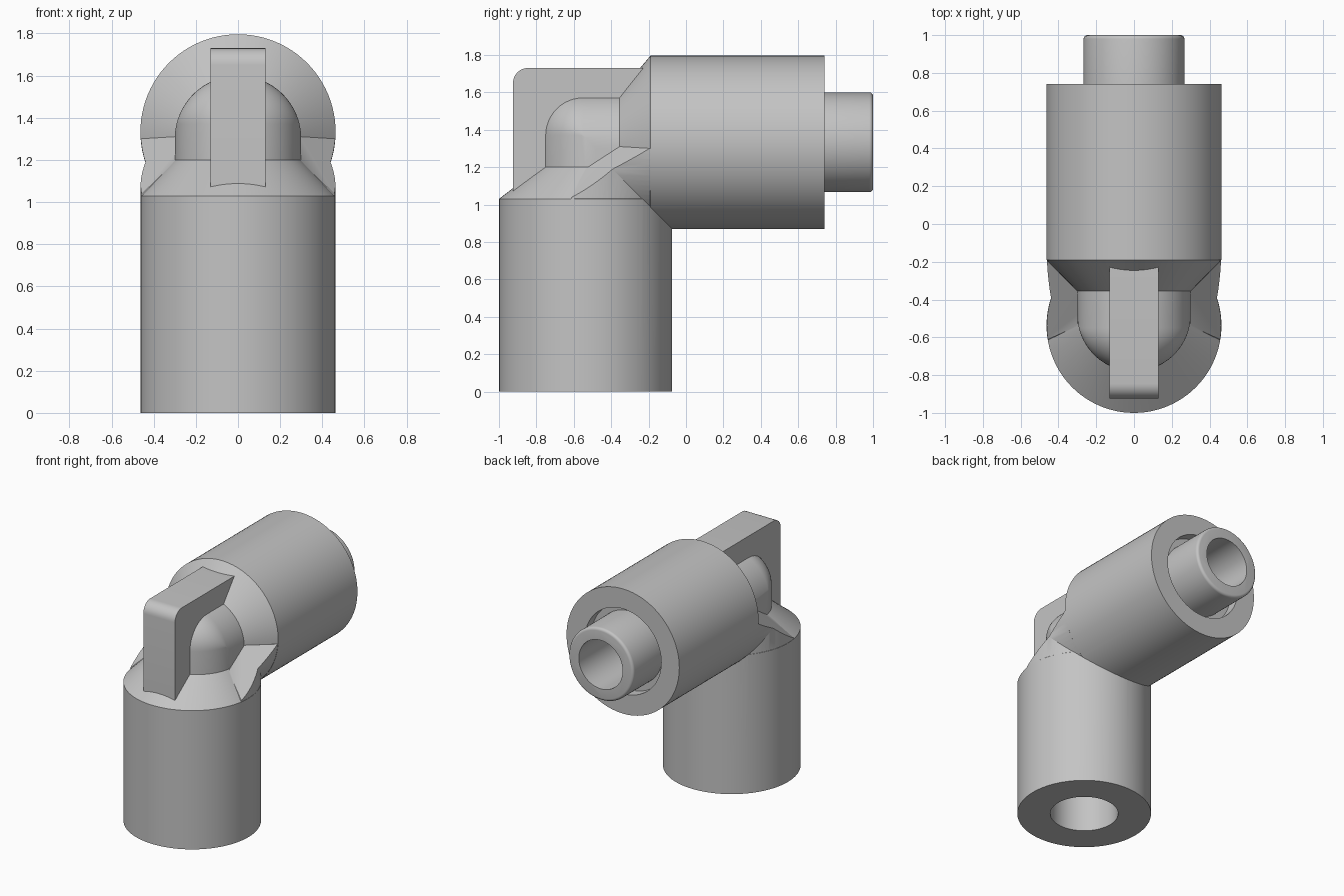
import bpy, bmesh
from math import sin, cos, pi, radians
from mathutils import Vector

cube = bpy.data.objects.get("Cube")
if cube:
    bpy.data.objects.remove(cube)

grey = bpy.data.materials.new("light_grey")
grey.use_nodes = True
COLOR = (0.55, 0.55, 0.55, 1)
grey.diffuse_color = COLOR
grey.node_tree.nodes["Principled BSDF"].inputs["Base Color"].default_value = COLOR

R, AY, AZ = 0.463, -0.537, 1.333      # body radius, vertical axis y, horizontal axis z
r, EY, EZ = 0.30, -0.48, 1.30         # inner bend radius and axes
SEG = 96


def finish(name, bm):
    bmesh.ops.recalc_face_normals(bm, faces=bm.faces)
    mesh = bpy.data.meshes.new(name)
    bm.to_mesh(mesh)
    bm.free()
    mesh.materials.append(grey)
    ob = bpy.data.objects.new(name, mesh)
    bpy.context.collection.objects.link(ob)
    return ob


def hull(name, points):
    """Convex solid around a set of points."""
    bm = bmesh.new()
    for p in points:
        bm.verts.new(p)
    bmesh.ops.remove_doubles(bm, verts=bm.verts, dist=0.0005)
    res = bmesh.ops.convex_hull(bm, input=bm.verts)
    loose = [v for v in bm.verts if not v.link_faces]
    bmesh.ops.delete(bm, geom=loose, context='VERTS')
    bmesh.ops.dissolve_limit(bm, angle_limit=radians(0.1), verts=bm.verts, edges=bm.edges)
    return finish(name, bm)


def upright(z, rad, y=AY):
    """Ring around a vertical axis."""
    return [Vector((rad * cos(2 * pi * i / SEG), y + rad * sin(2 * pi * i / SEG), z))
            for i in range(SEG)]


def level(y, rad, z=AZ):
    """Ring around a horizontal axis running front to back."""
    return [Vector((rad * cos(2 * pi * i / SEG), y, z + rad * sin(2 * pi * i / SEG)))
            for i in range(SEG)]


def combine(target, tool, operation):
    mod = target.modifiers.new("join", 'BOOLEAN')
    mod.operation, mod.solver, mod.object = operation, 'EXACT', tool
    bpy.context.view_layer.objects.active = target
    bpy.ops.object.modifier_apply(modifier=mod.name)
    bpy.data.objects.remove(tool)


# Vertical and horizontal barrels, each with a chamfered shoulder
body = hull("elbow_body", upright(0, R) + upright(1.03, R) + upright(1.2, r, EY))
arm = hull("arm", level(0.74, R) + level(-0.19, R) + level(-0.355, r, EZ))

# Mitre between the barrels, trimmed by a sloping shoulder
mitre = hull("mitre", upright(0.6, R - 0.001) + upright(1.4, R - 0.001))
combine(mitre, hull("mitre_arm", level(-0.9, R - 0.001) + level(0.2, R - 0.001)), 'UNION')
wedge_points = []
for s in (-1, 1):
    wedge_points += [(s * 0.3, -0.54, 1.19), (s * 0.3, -0.355, 1.31),
                     (s * 0.465, -0.615, 1.03), (s * 0.465, -0.19, 1.30),
                     (s * 0.465, -0.08, 0.875)]
combine(mitre, hull("wedge", wedge_points), 'INTERSECT')

# Rounded inner bend
bend_points = []
ROUND = 0.07
for i in range(49):
    a = pi * i / 48
    x, d = r * cos(a), r * sin(a)
    bend_points += [(x, EY - d, 1.0), (x, -0.2, EZ + d)]
    if d < ROUND:
        bend_points.append((x, EY - d, EZ + d))
    else:
        for k in range(13):
            t = pi / 2 * k / 12
            bend_points.append((x, EY - ROUND - (d - ROUND) * cos(t),
                                EZ + ROUND + (d - ROUND) * sin(t)))
bend = hull("bend", bend_points)

for part in (arm, mitre, bend):
    combine(body, part, 'UNION')

# Bores, connecting passage and the groove around the spigot
for cutter in (upright(-0.1, 0.235) + upright(0.8, 0.235),
               upright(0.7, 0.15) + upright(1.33, 0.15),
               level(-0.6, 0.18) + level(0.9, 0.18),
               level(0.66, 0.315) + level(0.9, 0.315)):
    combine(body, hull("cutter", cutter), 'DIFFERENCE')

# Spigot tube with a softened rim
rim = [(0.267 - 0.02 * (1 - cos(t)), 0.98 + 0.02 * sin(t))
       for t in (pi / 8 * k for k in range(5))]
spigot = hull("spigot", [p for rad, y in [(0.267, 0.6)] + rim for p in level(y, rad)])
combine(spigot, hull("spigot_bore", level(0.5, 0.18) + level(1.1, 0.18)), 'DIFFERENCE')

# Upright rib over the bend, with a rounded front corner
outline = [(-0.925, 1.0)]
outline += [(-0.845 - 0.08 * cos(pi / 16 * k), 1.65 + 0.08 * sin(pi / 16 * k)) for k in range(9)]
outline += [(-0.15, 1.73), (-0.15, 1.54), (-0.65, 1.54), (-0.71, 1.48), (-0.71, 1.0)]
bm = bmesh.new()
face = bm.faces.new([bm.verts.new((-0.13, y, z)) for y, z in outline])
ext = bmesh.ops.extrude_face_region(bm, geom=[face])
bmesh.ops.translate(bm, vec=(0.26, 0, 0),
                    verts=[g for g in ext["geom"] if isinstance(g, bmesh.types.BMVert)])
rib = finish("rib", bm)

# Smooth round surfaces, keep hard edges
bpy.ops.object.select_all(action='DESELECT')
for ob in (body, spigot, rib):
    ob.select_set(True)
bpy.context.view_layer.objects.active = body
bpy.ops.object.shade_smooth_by_angle(angle=radians(25))
